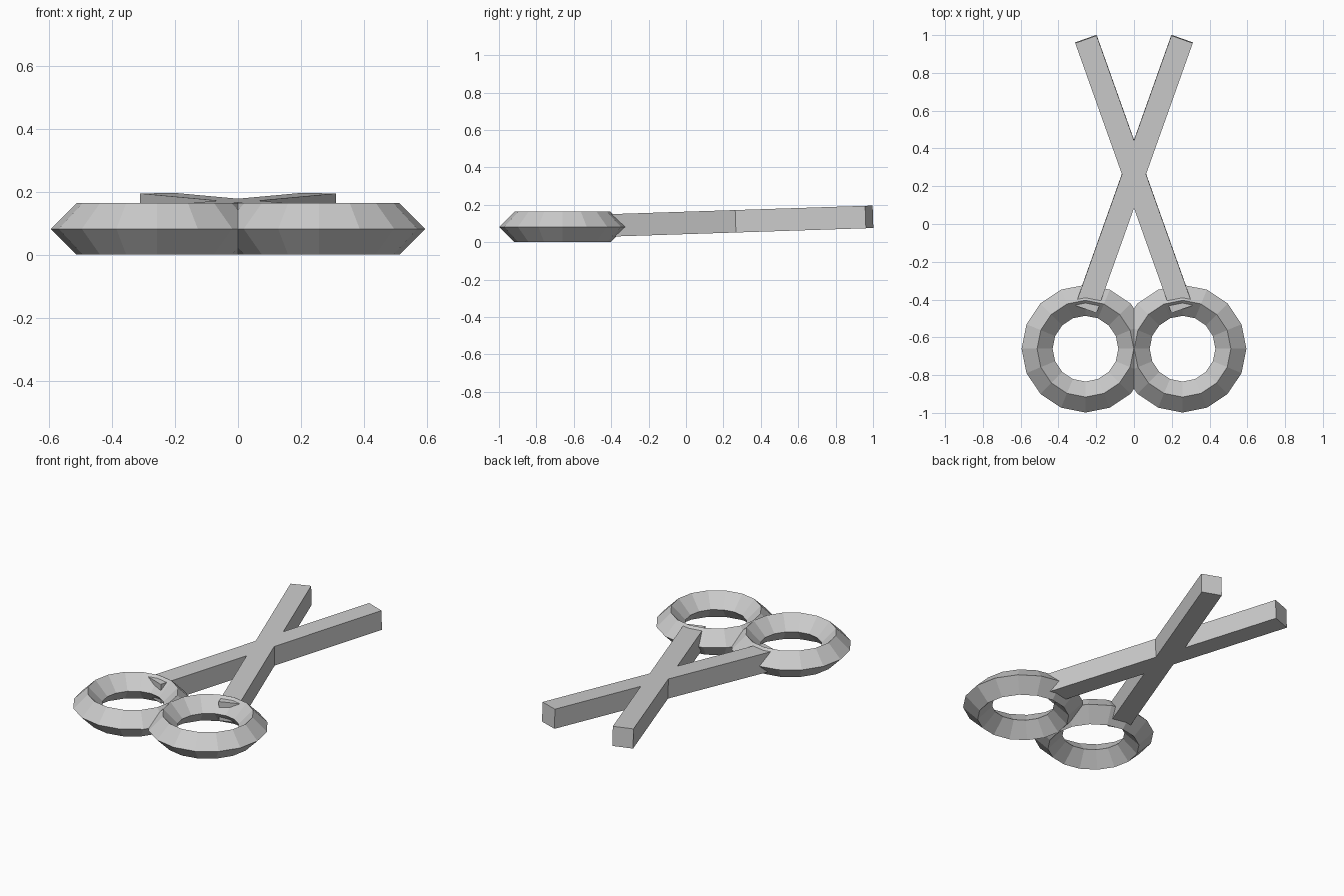
import bpy
from math import radians
from mathutils import Euler, Matrix, Vector

cube = bpy.data.objects.get("Cube")
if cube:
    bpy.data.objects.remove(cube, do_unlink=True)

# Single plain metal colour
metal = bpy.data.materials.new("light_grey_metal")
metal.use_nodes = True
grey = (0.6, 0.6, 0.6, 1)
metal.diffuse_color = grey
metal.node_tree.nodes["Principled BSDF"].inputs["Base Color"].default_value = grey


def finish(name):
    obj = bpy.context.object
    obj.name = name
    obj.data.materials.append(metal)
    return obj


BLADE_SIZE = Vector((0.12, 1.518, 0.12))
PIVOT = Vector((0, 0.265, 0.112))
TILT = Matrix.Rotation(radians(1.87), 4, "X")

for side, sign in (("left", 1), ("right", -1)):
    # Finger ring: faceted, with a diamond cross-section
    bpy.ops.mesh.primitive_torus_add(
        major_segments=16, minor_segments=4,
        major_radius=0.256, minor_radius=0.082,
        location=(sign * 0.257, -0.66, 0.082))
    finish(f"{side}_finger_ring")

    # Blade: a square bar crossing the centre, tip raised slightly
    bpy.ops.mesh.primitive_cube_add(size=1)
    blade = finish(f"{side}_blade")
    swing = Matrix.Rotation(radians(-19.6 * sign), 4, "Z")
    blade.matrix_world = (Matrix.Translation(PIVOT) @ TILT @ swing
                          @ Matrix.Diagonal(BLADE_SIZE.to_4d()))
